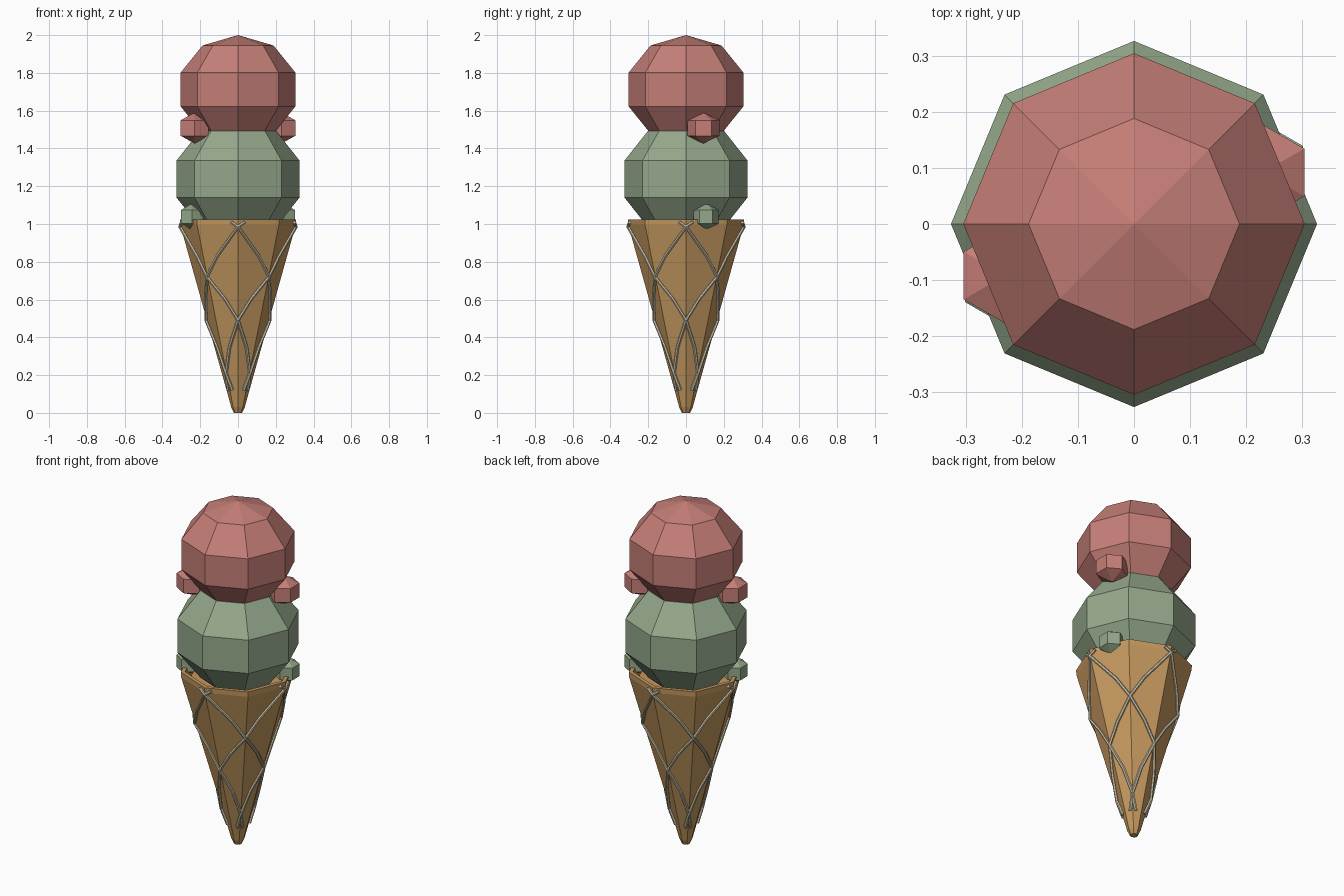
import bpy, bmesh, math
from mathutils import Vector

if "Cube" in bpy.data.objects:
    bpy.data.objects.remove(bpy.data.objects["Cube"])


def material(name, rgb):
    m = bpy.data.materials.new(name)
    m.diffuse_color = (*rgb, 1)
    m.use_nodes = True
    m.node_tree.nodes["Principled BSDF"].inputs["Base Color"].default_value = m.diffuse_color
    return m


PINK = material("strawberry pink", (0.56, 0.21, 0.185))
GREEN = material("mint green", (0.30, 0.395, 0.26))
WAFER = material("wafer brown", (0.56, 0.32, 0.115))
CORD = material("pale cord", (0.58, 0.52, 0.38))


def lathe(name, profile, sides, mat, center=(0, 0, 0), turn=0.0):
    """Revolve (radius, z) points; radius 0 makes a pole."""
    bm = bmesh.new()
    rings = []
    for r, z in profile:
        n = sides if r > 0 else 1
        rings.append([bm.verts.new((r * math.cos(turn + math.tau * i / sides),
                                    r * math.sin(turn + math.tau * i / sides), z))
                      for i in range(n)])
    for a, b in zip(rings, rings[1:]):
        for i in range(sides):
            j = (i + 1) % sides
            quad = [a[i % len(a)], a[j % len(a)], b[j % len(b)], b[i % len(b)]]
            bm.faces.new(list(dict.fromkeys(quad)))
    bmesh.ops.recalc_face_normals(bm, faces=bm.faces)
    me = bpy.data.meshes.new(name)
    bm.to_mesh(me)
    bm.free()
    me.materials.append(mat)
    ob = bpy.data.objects.new(name, me)
    ob.location = center
    bpy.context.collection.objects.link(ob)
    return ob


def ball(name, r, rz, sides, rings, mat, center, turn=0.0):
    profile = [(0, -rz)]
    for k in range(1, rings):
        a = math.pi * k / rings
        profile.append((r * math.sin(a), -rz * math.cos(a)))
    lathe(name, profile + [(0, rz)], sides, mat, center, turn)


# Scoops
ball("upper_scoop", 0.32, 0.288, 8, 5, PINK, (0, 0, 1.712))
ball("lower_scoop", 0.343, 0.315, 8, 5, GREEN, (0, 0, 1.238))

# Small lumps on opposite sides of each scoop
for s, side in ((1, "right"), (-1, "left")):
    ball("upper_lump_" + side, 0.098, 0.082, 6, 3, PINK,
         (s * 0.23, s * 0.092, 1.508), math.pi / 6)
    ball("lower_lump_" + side, 0.077, 0.071, 6, 3, GREEN,
         (s * 0.243, s * 0.106, 1.039), math.pi / 6)

# Wafer cone with a thin open rim
lathe("cone", [(0, 0), (0.022, 0), (0.036, 0.03), (0.055, 0.1), (0.306, 0.995),
               (0.308, 1.025), (0.285, 1.025), (0.27, 0.96), (0, 0.95)], 8, WAFER)


def cone_point(deg, z):
    """Point on the eight-sided cone surface, lifted slightly."""
    r = 0.055 + (z - 0.1) * 0.2804 + 0.004
    off = math.radians((deg % 45) - 22.5)
    r *= math.cos(math.pi / 8) / math.cos(off)
    a = math.radians(deg)
    return Vector((r * math.cos(a), r * math.sin(a), z))


# Crossing cords wound around the cone in both directions
PATH = [(-7, 1.01), (0, 0.985), (27, 0.83), (45, 0.72), (67.5, 0.605),
        (90, 0.49), (112, 0.35), (135, 0.21), (150, 0.12)]
for q in range(4):
    for s, way in ((1, "ccw"), (-1, "cw")):
        name = f"cord_{way}_{q + 1}"
        cu = bpy.data.curves.new(name, "CURVE")
        cu.dimensions = "3D"
        cu.bevel_depth = 0.009
        cu.bevel_resolution = 1
        cu.use_fill_caps = True
        sp = cu.splines.new("POLY")
        sp.points.add(len(PATH) - 1)
        for p, (deg, z) in zip(sp.points, PATH):
            p.co = (*cone_point(q * 90 + s * deg, z), 1)
        sp.use_smooth = False
        tmp = bpy.data.objects.new(name + "_curve", cu)
        bpy.context.collection.objects.link(tmp)
        deps = bpy.context.evaluated_depsgraph_get()
        me = bpy.data.meshes.new_from_object(tmp.evaluated_get(deps))
        bpy.data.objects.remove(tmp)
        me.name = name
        me.materials.clear()
        me.materials.append(CORD)
        bpy.context.collection.objects.link(bpy.data.objects.new(name, me))
